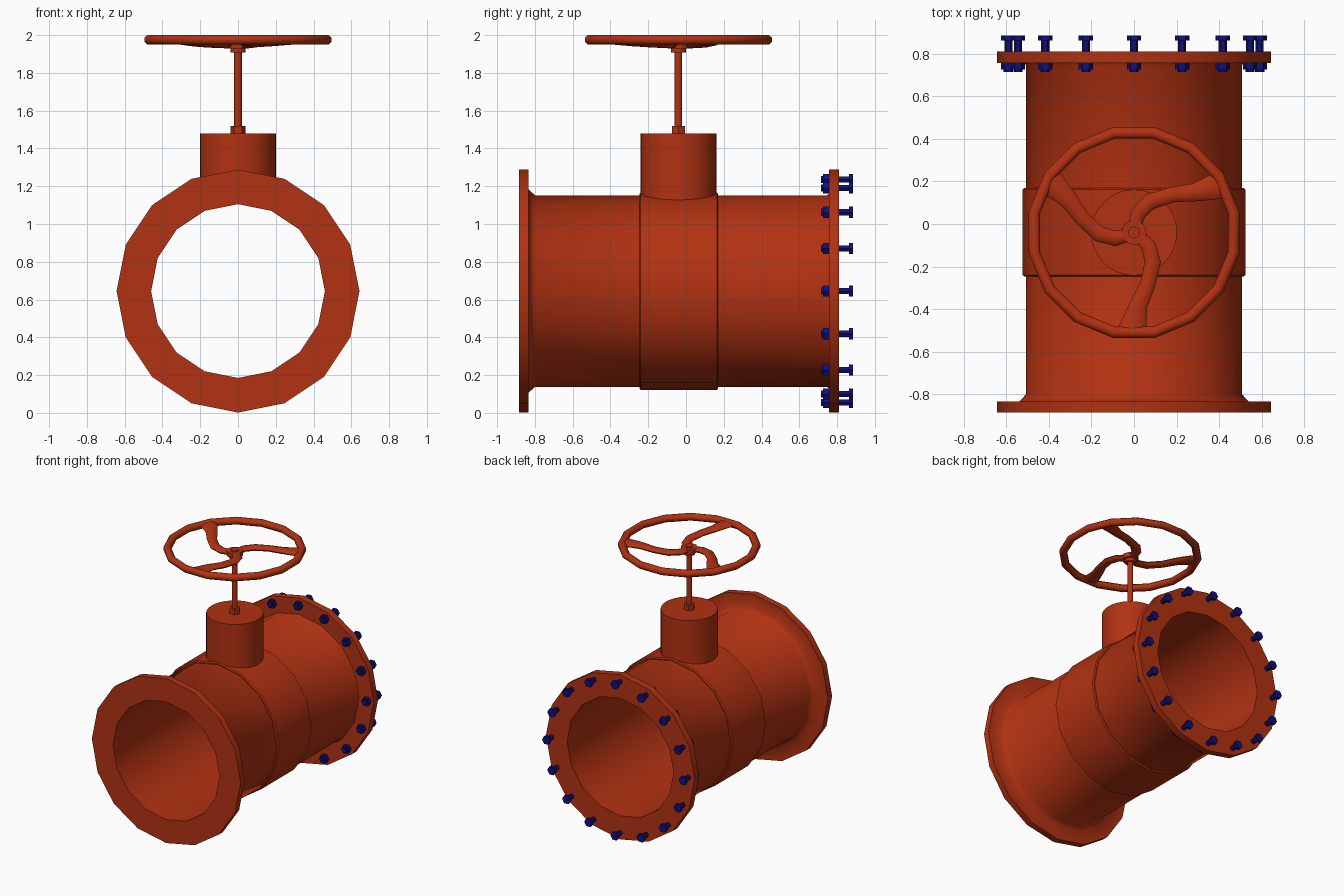
import bpy, bmesh, math
from mathutils import Matrix, Vector

cube = bpy.data.objects.get("Cube")
if cube:
    bpy.data.objects.remove(cube, do_unlink=True)


def material(name, rgb):
    m = bpy.data.materials.new(name)
    m.use_nodes = True
    m.diffuse_color = (*rgb, 1)
    m.node_tree.nodes["Principled BSDF"].inputs["Base Color"].default_value = (*rgb, 1)
    return m


RED = material("rust red paint", (0.44, 0.032, 0.006))
BLUE = material("dark blue steel", (0.005, 0.005, 0.19))

PIPE_Z = 0.645      # height of the pipe axis
STEM_Y = -0.04      # position of the stem along the pipe
ALONG_Y = Matrix.Rotation(-math.pi / 2, 4, "X")


def skin(bm, rings, loop):
    """Bridge rings of points; close into a loop or cap both ends."""
    rows = [[bm.verts.new(p) for p in ring] for ring in rings]
    n = len(rows[0])
    pairs = list(zip(rows, rows[1:])) + ([(rows[-1], rows[0])] if loop else [])
    for a, b in pairs:
        for i in range(n):
            j = (i + 1) % n
            bm.faces.new((a[i], a[j], b[j], b[i]))
    if not loop:
        bm.faces.new(rows[0])
        bm.faces.new(rows[-1])


def finish(name, bm, mat, angle):
    bmesh.ops.recalc_face_normals(bm, faces=bm.faces)
    mesh = bpy.data.meshes.new(name)
    bm.to_mesh(mesh)
    bm.free()
    mesh.materials.append(mat)
    ob = bpy.data.objects.new(name, mesh)
    bpy.context.collection.objects.link(ob)
    bpy.ops.object.select_all(action="DESELECT")
    ob.select_set(True)
    bpy.context.view_layer.objects.active = ob
    bpy.ops.object.shade_smooth_by_angle(angle=math.radians(angle))
    return ob


def circle(r, h, sides, turn=0):
    angles = [turn + math.tau * i / sides for i in range(sides)]
    return [Vector((r * math.cos(a), r * math.sin(a), h)) for a in angles]


def lathe(name, profile, sides, place, mat=RED, loop=False, turn=0, angle=30):
    """Turn a (radius, height) profile around the local z axis."""
    bm = bmesh.new()
    skin(bm, [circle(r, h, sides, turn) for r, h in profile], loop)
    bm.transform(place)
    return finish(name, bm, mat, angle)


# Pipe with its two flanges and open bore
pipe_place = Matrix.Translation((0, 0, PIPE_Z)) @ ALONG_Y
lathe("flanged_pipe", [
    (0.46, -0.885), (0.643, -0.885), (0.643, -0.835), (0.54, -0.835),
    (0.507, -0.8), (0.507, 0.745), (0.515, 0.757), (0.643, 0.757),
    (0.643, 0.81), (0.46, 0.81)], 16, pipe_place, loop=True, angle=50)

# Raised band around the middle
lathe("middle_band", [
    (0.49, -0.247), (0.514, -0.247), (0.523, -0.24), (0.523, 0.163),
    (0.514, 0.17), (0.49, 0.17)], 16, pipe_place, loop=True)

# Bonnet, stem and gland nut
stem_place = Matrix.Translation((0, STEM_Y, 0))
lathe("bonnet", [(0.202, 1.11), (0.202, 1.48)], 32, stem_place)
lathe("gland_nut", [(0.04, 1.475), (0.04, 1.52)], 6, stem_place)
lathe("stem", [(0.02, 1.47), (0.02, 1.95), (0.028, 1.95), (0.028, 1.975)],
      16, stem_place)

# Handwheel hub and rim
lathe("wheel_hub", [(0.04, 1.908), (0.04, 1.93), (0.058, 1.93), (0.058, 1.965)],
      16, stem_place)
rim = [(0.476 + 0.029 * math.cos(a), 1.975 + 0.025 * math.sin(a))
       for a in (math.tau * (i + 0.5) / 8 for i in range(8))]
lathe("wheel_rim", [(r * 1.004, 1.975 + (z - 1.975) * 1.08) for r, z in rim],
      16, stem_place, loop=True, turn=math.pi / 16, angle=50)

# Curved spokes: centre line x, y, z and half width
path = [(0.0, 0.02, 1.947, 0.03), (0.02, 0.09, 1.95, 0.036),
        (0.075, 0.145, 1.953, 0.038), (0.18, 0.178, 1.96, 0.036),
        (0.28, 0.188, 1.968, 0.042), (0.345, 0.205, 1.972, 0.054),
        (0.405, 0.225, 1.975, 0.068)]
centres = [Vector(p[:3]) for p in path]
rings = []
for i, c in enumerate(centres):
    d = centres[min(i + 1, len(path) - 1)] - centres[max(i - 1, 0)]
    side = Vector((-d.y, d.x, 0)).normalized() * path[i][3]
    rings.append([c + side * p.x + Vector((0, 0, 0.019 * p.y))
                  for p in circle(1, 0, 8)])
for k in range(3):
    bm = bmesh.new()
    skin(bm, rings, False)
    bm.transform(stem_place @ Matrix.Rotation(math.tau * k / 3, 4, "Z"))
    finish(f"wheel_spoke_{k + 1}", bm, RED, 50)

# Bolts around the back flange
bolt = [(0.022, 0.715), (0.022, 0.725), (0.034, 0.725), (0.034, 0.756),
        (0.019, 0.757), (0.019, 0.862), (0.034, 0.862), (0.034, 0.885)]
for k in range(16):
    a = math.tau * k / 16
    spot = Matrix.Translation((0.59 * math.cos(a), 0, PIPE_Z + 0.59 * math.sin(a)))
    lathe(f"flange_bolt_{k + 1}", bolt, 6, spot @ ALONG_Y, BLUE)
